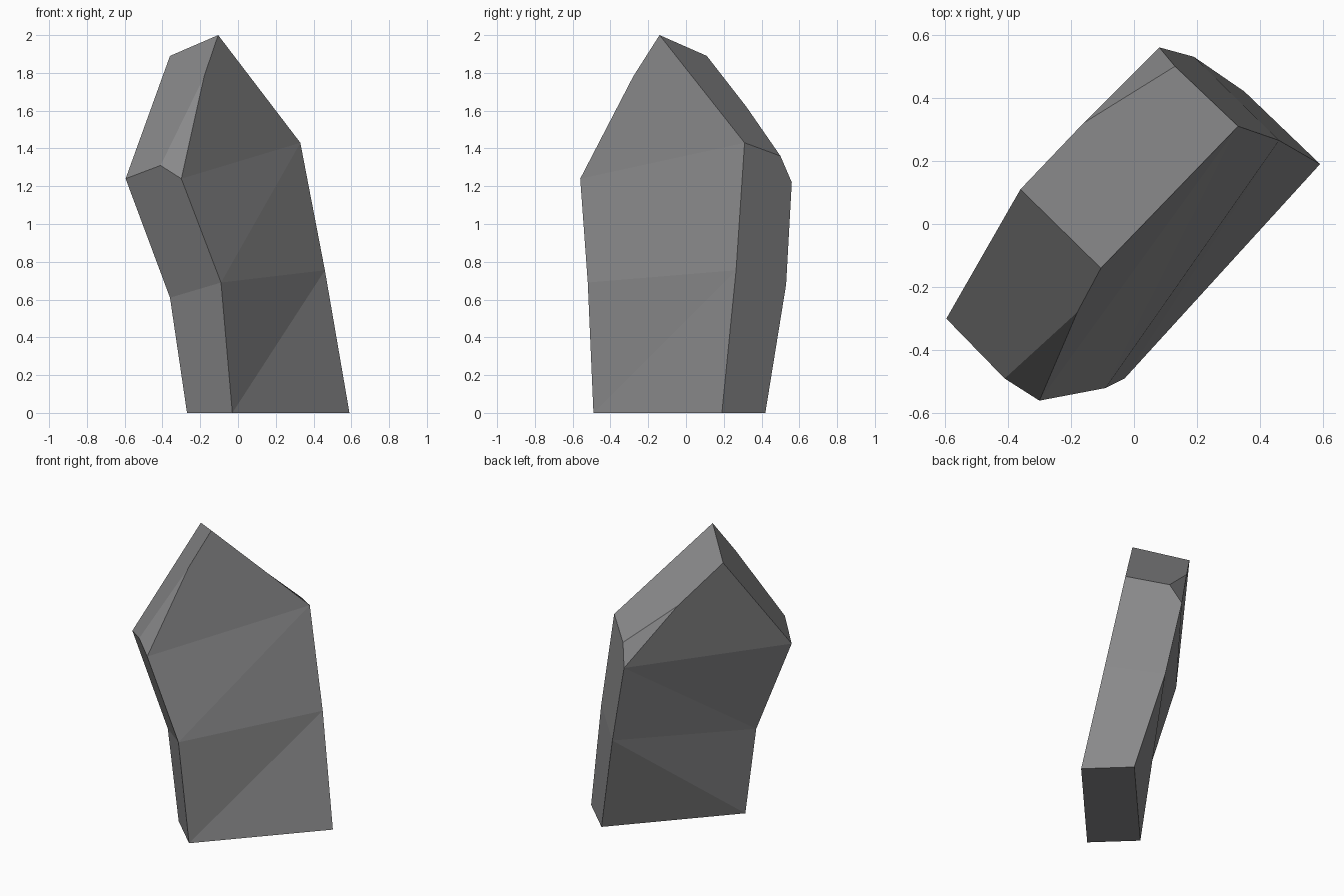
import bpy, bmesh

if "Cube" in bpy.data.objects:
    bpy.data.objects.remove(bpy.data.objects["Cube"])

stone = bpy.data.materials.new("grey stone")
stone.diffuse_color = (0.25, 0.25, 0.255, 1)
stone.use_nodes = True
stone.node_tree.nodes["Principled BSDF"].inputs["Base Color"].default_value = stone.diffuse_color

bm = bmesh.new()


def ring(*points):
    return [bm.verts.new(p) for p in points]


def face(*verts):
    bm.faces.new(verts)


# Cross-sections of the slab: front-left, front-right, back-right, back-left
base = ring((-0.03, -0.49, 0), (0.59, 0.19, 0), (0.35, 0.42, 0), (-0.27, -0.26, 0))
mid = ring((-0.09, -0.52, 0.69), (0.46, 0.265, 0.755), (0.19, 0.53, 0.68), (-0.36, -0.25, 0.61))
top = ring((-0.30, -0.56, 1.24), (0.33, 0.31, 1.43), (0.08, 0.56, 1.22), (-0.595, -0.30, 1.24))

# Ridge and the chipped corners of the two top slopes
peak_front, peak_back = ring((-0.105, -0.14, 2.0), (-0.36, 0.11, 1.89))
chip_left, chip_front = ring((-0.41, -0.49, 1.31), (-0.18, -0.28, 1.78))
chip_right, chip_back = ring((0.13, 0.50, 1.36), (-0.16, 0.32, 1.62))

# Broad front and back walls, split along their creases
for lo, hi in ((base, mid), (mid, top)):
    for a, b in ((0, 1), (2, 3)):
        if a == 0:
            face(lo[a], lo[b], hi[b])
            face(lo[a], hi[b], hi[a])
        else:
            face(lo[a], lo[b], hi[a])
            face(lo[b], hi[b], hi[a])

# Narrow side walls
face(base[1], base[2], mid[2], mid[1])
face(base[3], base[0], mid[0], mid[3])
face(mid[1], mid[2], top[2], chip_right, top[1])
face(mid[3], mid[0], top[0], chip_left, top[3])

# Gables, top slopes, chips and underside
face(top[0], top[1], peak_front, chip_front)
face(top[2], top[3], peak_back, chip_back)
face(peak_front, top[1], chip_right, chip_back, peak_back)
face(peak_back, top[3], chip_left, chip_front, peak_front)
face(chip_left, top[0], chip_front)
face(chip_right, top[2], chip_back)
face(*reversed(base))

bmesh.ops.recalc_face_normals(bm, faces=bm.faces)
mesh = bpy.data.meshes.new("standing_stone")
bm.to_mesh(mesh)
bm.free()
mesh.materials.append(stone)
bpy.context.collection.objects.link(bpy.data.objects.new("standing_stone", mesh))
